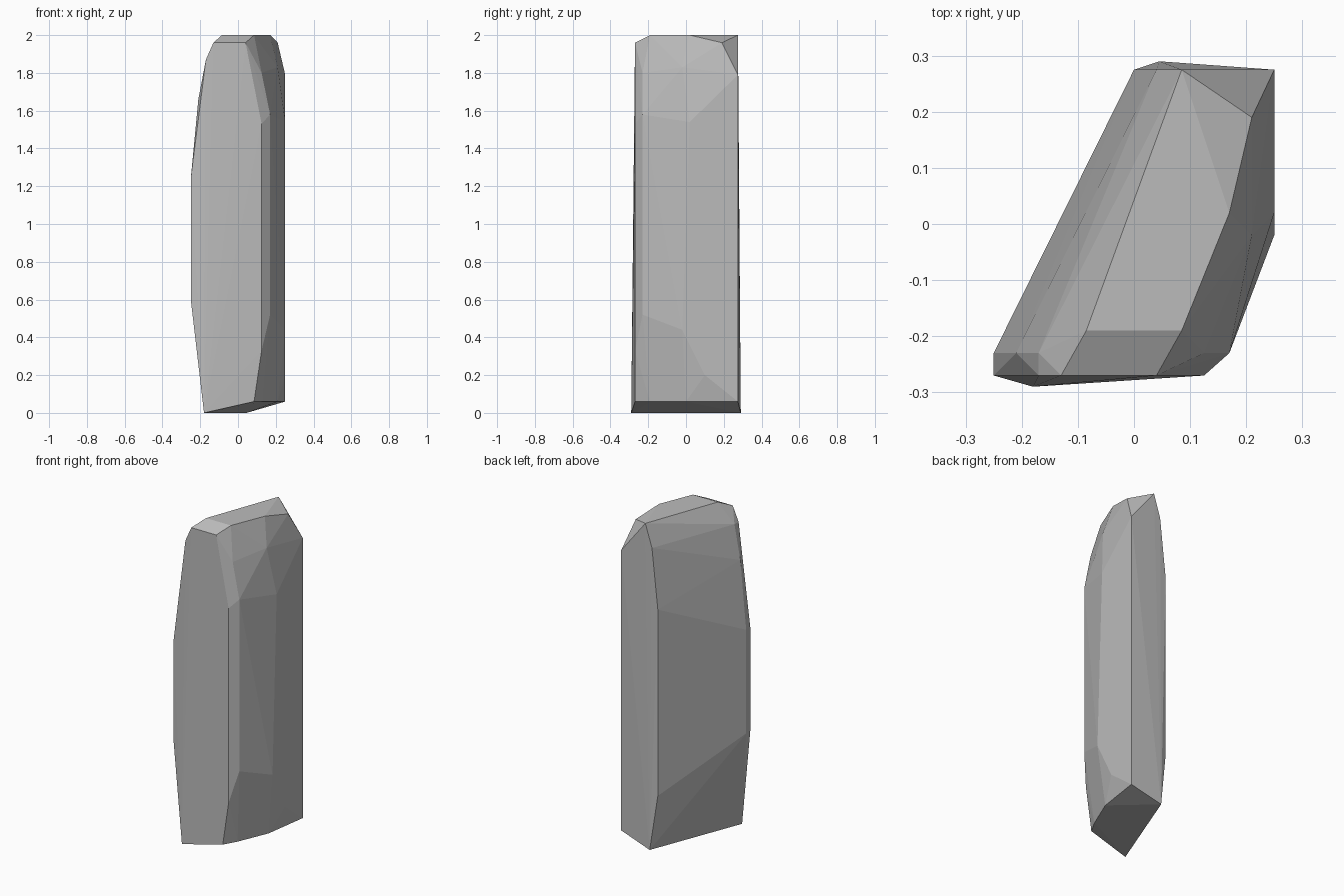
import bpy
import bmesh

default_cube = bpy.data.objects.get("Cube")
if default_cube:
    bpy.data.objects.remove(default_cube, do_unlink=True)


def make_material(name, colour):
    material = bpy.data.materials.new(name)
    material.use_nodes = True
    material.diffuse_color = colour
    shader = material.node_tree.nodes["Principled BSDF"]
    shader.inputs["Base Color"].default_value = colour
    return material


def make_shard(name, ridges, material):
    """Wrap a faceted stone around the corner points of its ridges."""
    bm = bmesh.new()
    for ridge in ridges.values():
        for corner in ridge:
            bm.verts.new(corner)
    hull = bmesh.ops.convex_hull(bm, input=bm.verts[:])
    spare = {g for g in hull["geom_interior"] + hull["geom_unused"]
             if isinstance(g, bmesh.types.BMVert)}
    bmesh.ops.delete(bm, geom=list(spare), context="VERTS")
    # Merge nearly coplanar triangles into broad cleaved facets
    bmesh.ops.dissolve_limit(bm, angle_limit=0.01,
                             verts=bm.verts[:], edges=bm.edges[:])
    bmesh.ops.recalc_face_normals(bm, faces=bm.faces[:])
    mesh = bpy.data.meshes.new(name)
    bm.to_mesh(mesh)
    bm.free()
    mesh.materials.append(material)
    shard = bpy.data.objects.new(name, mesh)
    bpy.context.scene.collection.objects.link(shard)
    return shard


# Each ridge runs from the foot of the stone to its crown
ridges = {
    "front_left": [(-.18, -.29, 0), (-.25, -.27, .6), (-.25, -.27, 1.24),
                   (-.17, -.27, 1.87), (-.13, -.27, 1.96)],
    "left_bevel": [(-.25, -.23, .6), (-.25, -.23, 1.24),
                   (-.21, -.23, 1.66), (-.17, -.23, 1.87)],
    "front_right": [(.085, -.27, .06), (.125, -.27, .33),
                    (.125, -.27, 1.53), (.04, -.27, 1.96)],
    "right_bevel": [(.13, -.19, .06), (.17, -.23, .52),
                    (.17, -.23, 1.58), (.125, -.23, 1.8)],
    "right_middle": [(.21, 0, .06), (.25, .1, .2), (.25, -.02, .44),
                     (.25, .02, 1.54), (.21, -.02, 1.83)],
    "back_right": [(.25, .275, .06), (.25, .275, 1.79), (.21, .19, 1.96)],
    "back_left": [(.045, .29, 0), (0, .275, .34),
                  (0, .275, 1.49), (.04, .275, 1.86)],
    "crown": [(-.085, -.19, 2), (.085, -.19, 2),
              (.17, .02, 2), (.085, .275, 2)],
}

stone_grey = make_material("stone grey", (0.5, 0.5, 0.5, 1))
make_shard("standing_stone", ridges, stone_grey)
